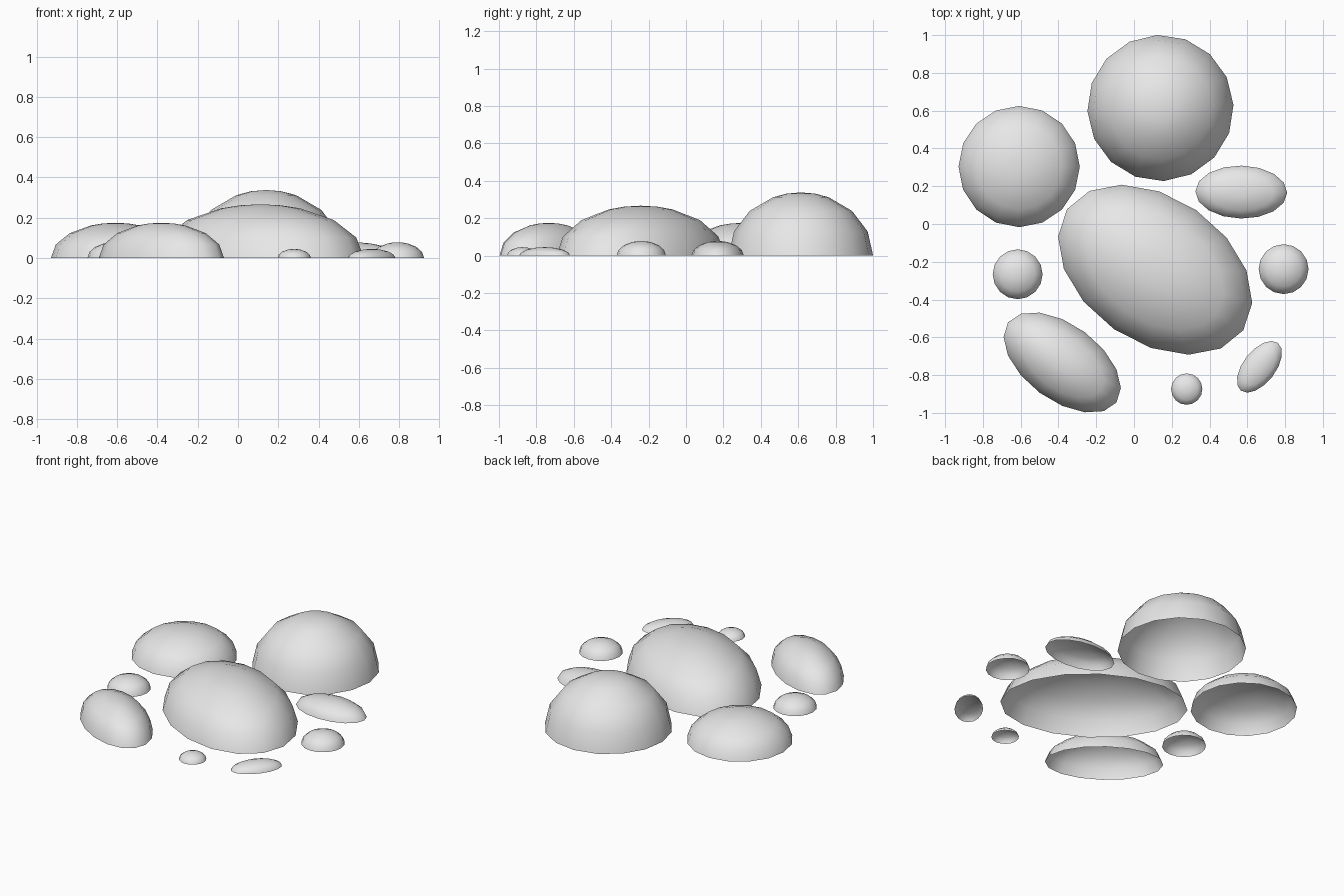
import bpy, bmesh, math

if "Cube" in bpy.data.objects:
    bpy.data.objects.remove(bpy.data.objects["Cube"])

stone = bpy.data.materials.new("pale_grey")
stone.diffuse_color = (0.8, 0.8, 0.8, 1)
stone.use_nodes = True
stone.node_tree.nodes["Principled BSDF"].inputs["Base Color"].default_value = stone.diffuse_color

SIDES = 16
RINGS = [90, 67.5, 45, 22.5, 11.25]   # degrees away from the top


def dome(name, x, y, a, b, height, turn):
    """Open-bottomed half ellipsoid standing on the ground."""
    bm = bmesh.new()
    rows = []
    for deg in RINGS:
        t = math.radians(deg)
        rows.append([bm.verts.new((a * math.sin(t) * math.cos(2 * math.pi * i / SIDES),
                                   b * math.sin(t) * math.sin(2 * math.pi * i / SIDES),
                                   height * math.cos(t))) for i in range(SIDES)])
    for low, high in zip(rows, rows[1:]):
        for i in range(SIDES):
            j = (i + 1) % SIDES
            bm.faces.new((low[i], low[j], high[j], high[i]))
    top = bm.verts.new((0, 0, height))
    for i in range(SIDES):
        bm.faces.new((rows[-1][i], rows[-1][(i + 1) % SIDES], top))
    for f in bm.faces:
        f.smooth = True
    mesh = bpy.data.meshes.new(name)
    bm.to_mesh(mesh)
    bm.free()
    mesh.materials.append(stone)
    ob = bpy.data.objects.new(name, mesh)
    ob.location = (x, y, 0)
    ob.rotation_euler.z = math.radians(turn)
    bpy.context.collection.objects.link(ob)


# name, centre x, centre y, half length, half width, height, turn in degrees
dome("tall_round_mound", 0.14, 0.614, 0.387, 0.387, 0.338, 2.5)
dome("left_round_mound", -0.608, 0.304, 0.321, 0.321, 0.175, 0)
dome("large_oval_mound", 0.112, -0.242, 0.566, 0.383, 0.267, -34.5)
dome("front_oval_mound", -0.38, -0.733, 0.357, 0.2, 0.175, -36.5)
dome("right_oval_mound", 0.568, 0.169, 0.243, 0.14, 0.078, -1)
dome("left_pebble", -0.616, -0.266, 0.132, 0.132, 0.078, 0)
dome("right_pebble", 0.792, -0.239, 0.132, 0.132, 0.078, 0)
dome("front_pebble", 0.279, -0.874, 0.083, 0.083, 0.045, 0)
dome("front_oval_pebble", 0.664, -0.756, 0.16, 0.086, 0.045, 52)
